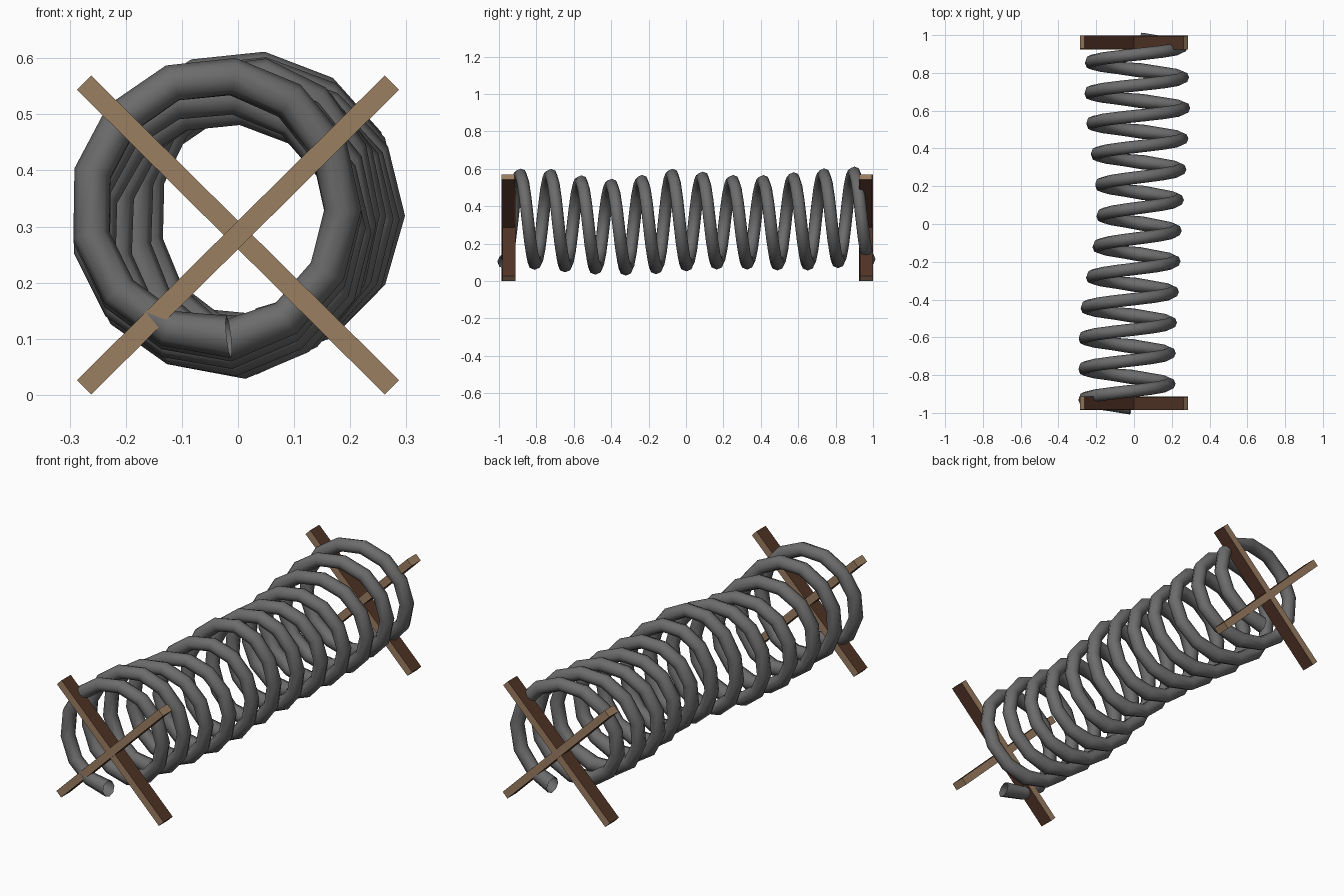
import bpy, bmesh, math
from mathutils import Vector, Matrix

if "Cube" in bpy.data.objects:
    bpy.data.objects.remove(bpy.data.objects["Cube"])

def material(name, rgb):
    m = bpy.data.materials.new(name)
    m.diffuse_color = (*rgb, 1)
    m.use_nodes = True
    m.node_tree.nodes["Principled BSDF"].inputs["Base Color"].default_value = m.diffuse_color
    return m

steel = material("grey steel", (0.15, 0.15, 0.15))
tan = material("light wood", (0.33, 0.21, 0.12))
brown = material("dark wood", (0.085, 0.034, 0.02))

def finish(name, bm, mats):
    me = bpy.data.meshes.new(name)
    bmesh.ops.recalc_face_normals(bm, faces=bm.faces)
    bm.to_mesh(me)
    bm.free()
    for m in mats:
        me.materials.append(m)
    ob = bpy.data.objects.new(name, me)
    bpy.context.collection.objects.link(ob)
    return ob

# wobbling coil: centre and outer radius of each of the twelve turns
CX = [-.04, -.04, -.037, -.025, -.003, .017, .03, .03, .022, .017, .012, .01]
CZ = [.336, .33, .305, .29, .30, .325, .325, .318, .315, .32, .333, .348]
RX = [.26, .26, .262, .26, .248, .233, .23, .245, .262, .282, .282, .275]
RZ = [.264, .27, .26, .255, .265, .275, .26, .248, .25, .26, .268, .263]
TURNS, SEG, SIDES, TUBE = 12, 13, 8, 0.033

def sample(vals, t):
    t = min(max(t - 0.5, 0), TURNS - 1.001)
    i = int(t)
    return vals[i] + (vals[i + 1] - vals[i]) * (t - i)

def centre(t):
    a = 2 * math.pi * t - math.radians(6)
    return Vector((sample(CX, t) - (sample(RX, t) - TUBE) * math.sin(a),
                   -0.971 + 0.1622 * t,
                   sample(CZ, t) - (sample(RZ, t) - TUBE + .003) * math.cos(a)))

bm = bmesh.new()
rings = []
for k in range(TURNS * SEG + 1):
    t = k / SEG
    p = centre(t)
    tangent = (centre(t + .02) - centre(t - .02)).normalized()
    out = tangent.cross(Vector((0, 1, 0))).normalized()
    side = tangent.cross(out)
    r = TUBE * (1.15 if k % SEG == 0 else 1)      # slight flare at each joint
    rings.append([bm.verts.new(p + r * (out * math.cos(b) + side * math.sin(b)))
                  for b in (2 * math.pi * j / SIDES for j in range(SIDES))])
for a, b in zip(rings, rings[1:]):
    for j in range(SIDES):
        n = (j + 1) % SIDES
        bm.faces.new((a[j], a[n], b[n], b[j]))
for f in bm.faces:
    f.smooth = True
finish("wire_coil", bm, [steel])

# crossed planks at both ends: light faces and ends, dark long sides
def plank(name, y, angle):
    bm = bmesh.new()
    bmesh.ops.create_cube(bm, size=1)
    for f in bm.faces:
        f.material_index = 1 if abs(f.normal.z) > .5 else 0
    bm.transform(Matrix.Translation((0, y, .285)) @ Matrix.Rotation(angle, 4, 'Y')
                 @ Matrix.Diagonal((.772, .07, .036, 1)))
    finish(name, bm, [tan, brown])

for end, y in (("front", -.949), ("back", .962)):
    plank(end + "_plank_rising", y - .002, -math.radians(44.7))
    plank(end + "_plank_falling", y + .002, math.radians(44.7))
